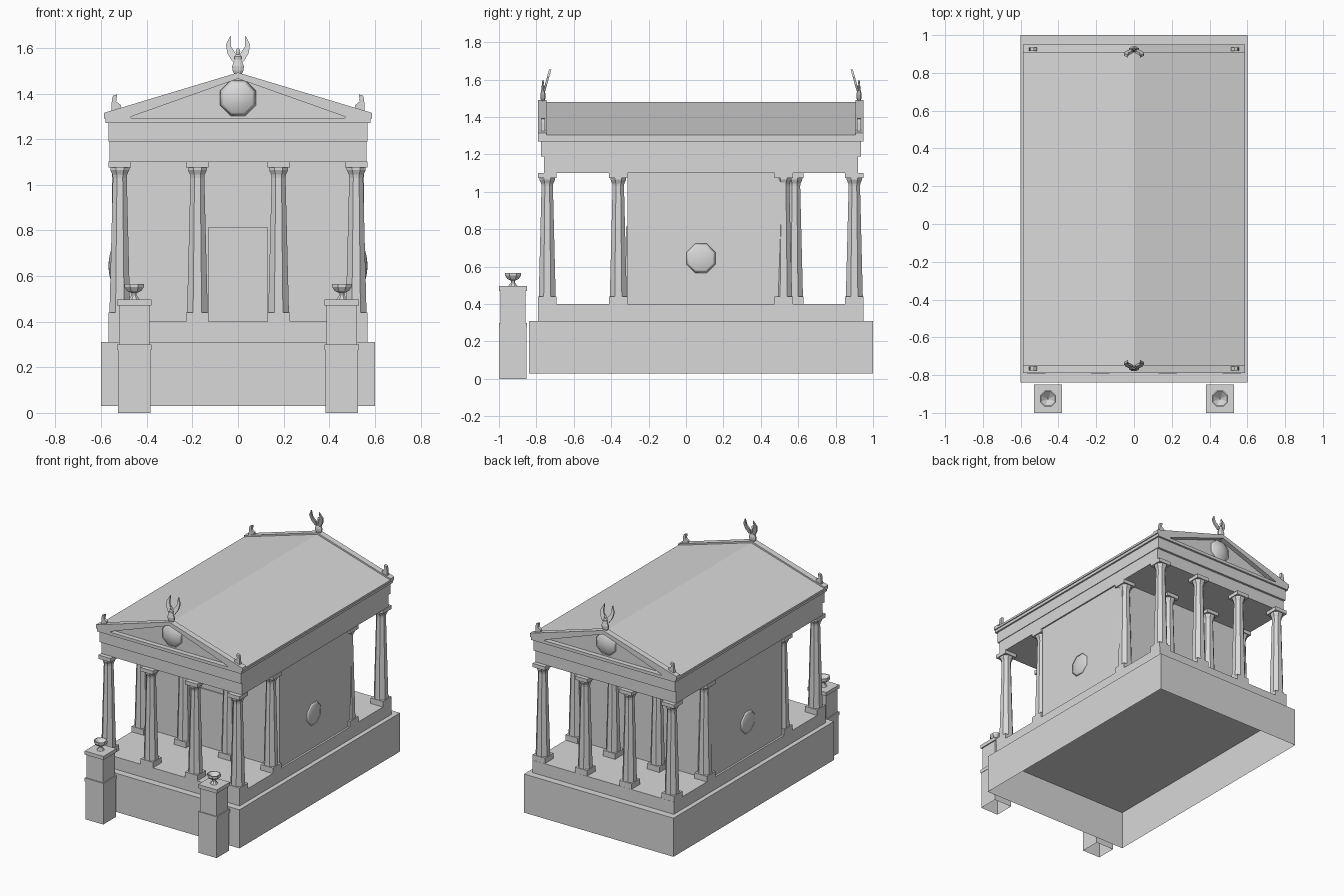
import bpy, bmesh, math
from mathutils import Matrix, Vector

cube = bpy.data.objects.get("Cube")
if cube:
    bpy.data.objects.remove(cube, do_unlink=True)

stone = bpy.data.materials.new("grey_stone")
stone.use_nodes = True
stone.diffuse_color = (0.69, 0.69, 0.69, 1)
stone.node_tree.nodes["Principled BSDF"].inputs["Base Color"].default_value = (0.69, 0.69, 0.69, 1)

MID = 0.08          # the building is symmetric about this y
ENDS = {"front": 1, "back": -1}
SIDES = {"left": 1, "right": -1}


def finish(name, bm):
    mesh = bpy.data.meshes.new(name)
    bm.to_mesh(mesh)
    bm.free()
    mesh.materials.append(stone)
    obj = bpy.data.objects.new(name, mesh)
    bpy.context.collection.objects.link(obj)


def add_box(bm, x0, x1, y0, y1, z0, z1, hollow=False):
    """Box; hollow leaves the underside open."""
    m = Matrix.Translation(((x0 + x1) / 2, (y0 + y1) / 2, (z0 + z1) / 2))
    m = m @ Matrix.Diagonal((x1 - x0, y1 - y0, z1 - z0, 1))
    verts = bmesh.ops.create_cube(bm, size=1, matrix=m)["verts"]
    if hollow:
        faces = {f for v in verts for f in v.link_faces}
        bottom = min(faces, key=lambda f: f.calc_center_median().z)
        bmesh.ops.delete(bm, geom=[bottom], context='FACES_ONLY')


def box(name, *bounds, hollow=False):
    bm = bmesh.new()
    add_box(bm, *bounds, hollow=hollow)
    finish(name, bm)


def add_lathe(bm, profile, x, y, steps=8, flat=1.0):
    """Spin (radius, z) points about a vertical axis; flat squashes depth."""
    rings = []
    for r, z in profile:
        ring = []
        for i in range(steps):
            a = (i + 0.5) * math.tau / steps
            ring.append(bm.verts.new((x + r * math.cos(a), y + r * flat * math.sin(a), z)))
        rings.append(ring)
    for low, high in zip(rings, rings[1:]):
        for i in range(steps):
            j = (i + 1) % steps
            bm.faces.new((low[i], low[j], high[j], high[i]))
    bm.faces.new(rings[0][::-1])
    bm.faces.new(rings[-1])


def add_prism(bm, points, y0, y1, sx=1, lean=0):
    """Extrude an (x, z) outline in y; lean shears it with height."""
    z0 = points[0][1]
    a, b = ([bm.verts.new((sx * x, y + lean * (z - z0), z)) for x, z in points]
            for y in (y0, y1))
    n = len(points)
    faces = [bm.faces.new(a), bm.faces.new(b[::-1])]
    for i in range(n):
        j = (i + 1) % n
        faces.append(bm.faces.new((a[i], b[i], b[j], a[j])))
    bmesh.ops.recalc_face_normals(bm, faces=faces)


# Plinth, open underneath, and the step on it
box("plinth", -0.6, 0.6, -0.84, 1, 0.03, 0.31, hollow=True)
box("floor_step", -0.567, 0.567, -0.79, 0.95, 0.31, 0.4)

# Inner chamber and its door
box("chamber_wall", -0.553, 0.553, -0.313, 0.53, 0.4, 1.1)
box("door", -0.13, 0.13, -0.321, -0.312, 0.4, 0.815)

# Columns: square base, tapered eight-sided shaft, square capital
SHAFT = [(0.049, 0.44), (0.033, 1.03), (0.035, 1.045), (0.045, 1.065), (0.045, 1.075)]


def column(name, x, y):
    bm = bmesh.new()
    h = 0.049
    add_box(bm, x - h, x + h, y - h, y + h, 0.4, 0.44)
    add_lathe(bm, SHAFT, x, y)
    add_box(bm, x - h, x + h, y - h, y + h, 1.075, 1.102)
    finish(name, bm)


# Each row: y of the outer columns, y of the middle columns
ROWS = {"front": (-0.742, -0.742), "front_inner": (-0.362, -0.362),
        "back_inner": (0.522, 0.58), "back": (0.9, 0.9)}
for side, s in SIDES.items():
    for row, (outer_y, middle_y) in ROWS.items():
        column(f"{row}_outer_column_{side}", s * 0.518, outer_y)
        column(f"{row}_middle_column_{side}", s * 0.178, middle_y)

# Beams and cornice
box("lower_beam", -0.563, 0.563, -0.76, 0.92, 1.1, 1.19)
box("upper_beam", -0.568, 0.568, -0.776, 0.936, 1.19, 1.27)
box("cornice", -0.58, 0.58, -0.79, 0.95, 1.27, 1.292)

# Roof
bm = bmesh.new()
add_prism(bm, [(-0.587, 1.29), (0.587, 1.29), (0.587, 1.305), (0, 1.48), (-0.587, 1.305)],
          -0.755, 0.915)
finish("roof", bm)

RAKE = [(0.588, 1.29), (0.588, 1.315), (0, 1.492), (0, 1.465), (0.47, 1.298), (0.47, 1.29)]
CURL = [(0.513, 1.325), (0.556, 1.32), (0.553, 1.37), (0.548, 1.39), (0.53, 1.396),
        (0.534, 1.365), (0.514, 1.35)]
WING = [(0.004, 1.54), (0.024, 1.54), (0.046, 1.575), (0.053, 1.615), (0.032, 1.655),
        (0.03, 1.605), (0.01, 1.575)]
BODY = [(0.014, 1.48), (0.026, 1.5), (0.028, 1.52), (0.015, 1.55), (0.018, 1.562),
        (0.007, 1.572), (0.011, 1.585), (0.005, 1.597)]


def medallion(name, centre, direction, height):
    """Shallow smooth eight-sided dome facing the given direction."""
    bm = bmesh.new()
    rings = 5
    profile = []
    for i in range(rings):
        t = 1 - i / rings
        profile.append((0.086 * t, height * (1 - t * t)))
    add_lathe(bm, profile, 0, 0)
    for f in bm.faces:
        f.smooth = True
    turn = Vector(direction).to_track_quat('Z', 'Y').to_matrix().to_4x4()
    bm.transform(Matrix.Translation(centre) @ turn)
    finish(name, bm)


for end, s in ENDS.items():
    # Sloping gable moulding
    edge = MID + s * (-0.79 - MID)
    bm = bmesh.new()
    for sx in SIDES.values():
        add_prism(bm, RAKE, edge, edge + s * 0.043, sx)
    finish(f"{end}_gable_moulding", bm)
    medallion(f"{end}_gable_medallion", (0, edge + s * 0.036, 1.38), (0, -s, 0), 0.027)

    # Winged finial on the ridge
    bm = bmesh.new()
    add_lathe(bm, BODY, 0, edge + s * 0.025, flat=0.55)
    for sx in SIDES.values():
        add_prism(bm, WING, edge + s * 0.026, edge + s * 0.038, sx, lean=0.28 * s)
    finish(f"{end}_winged_finial", bm)

    # Leaf finials on the corners
    for side, sx in SIDES.items():
        bm = bmesh.new()
        add_prism(bm, CURL, edge + s * 0.015, edge + s * 0.035, sx)
        finish(f"{end}_corner_finial_{side}", bm)

for side, s in SIDES.items():
    medallion(f"wall_medallion_{side}", (s * 0.5525, MID, 0.645), (s, 0, 0), 0.015)

# Pedestals with fire bowls before the front
BOWL = [(0.027, 0.495), (0.012, 0.515), (0.012, 0.525), (0.034, 0.535), (0.046, 0.552),
        (0.046, 0.565), (0.04, 0.565), (0.004, 0.535)]
TIERS = ((0.072, 0, 0.275), (0.075, 0.275, 0.3), (0.067, 0.3, 0.47), (0.075, 0.47, 0.496))
for side, s in SIDES.items():
    x, y = s * 0.455, -0.925
    bm = bmesh.new()
    for half, z0, z1 in TIERS:
        add_box(bm, x - half, x + half, y - half, y + half, z0, z1, hollow=(z0 == 0))
    finish(f"pedestal_{side}", bm)
    bm = bmesh.new()
    add_lathe(bm, BOWL, x, y)
    finish(f"fire_bowl_{side}", bm)
